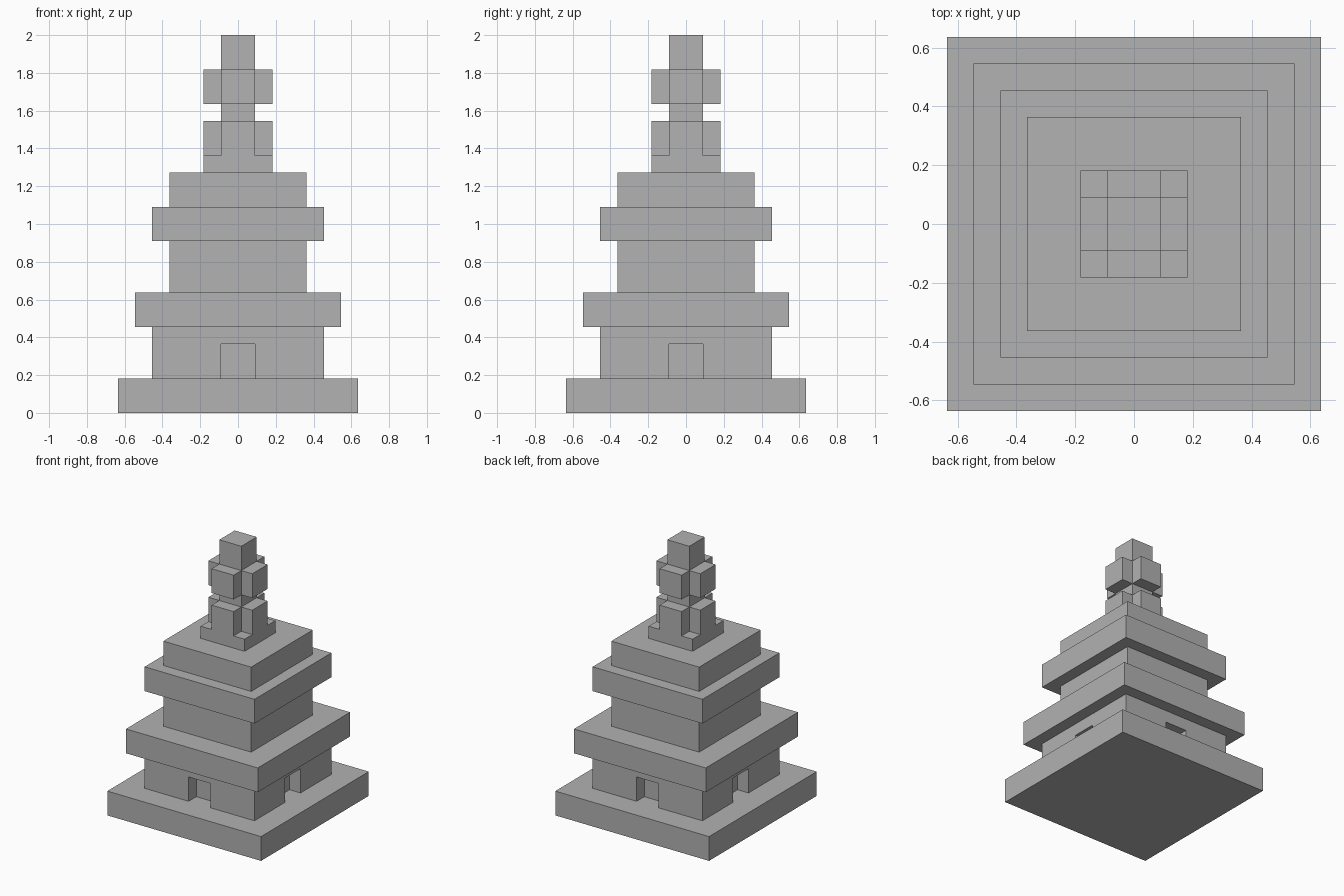
import bpy
import bmesh
from mathutils import Matrix

U = 2 / 22  # one block unit: the tower is 22 blocks tall

if "Cube" in bpy.data.objects:
    bpy.data.objects.remove(bpy.data.objects["Cube"], do_unlink=True)

stone = bpy.data.materials.new("grey_stone")
stone.use_nodes = True
stone.diffuse_color = (0.445, 0.445, 0.445, 1)
stone.node_tree.nodes["Principled BSDF"].inputs["Base Color"].default_value = stone.diffuse_color


def prism(name, plan, bottom, top):
    """Extrude a flat plan, given in block units, from bottom to top."""
    bm = bmesh.new()
    face = bm.faces.new([bm.verts.new((x * U, y * U, bottom * U)) for x, y in plan])
    side = bmesh.ops.extrude_face_region(bm, geom=[face])["geom"]
    verts = [v for v in side if isinstance(v, bmesh.types.BMVert)]
    bmesh.ops.translate(bm, verts=verts, vec=(0, 0, (top - bottom) * U))
    bmesh.ops.recalc_face_normals(bm, faces=bm.faces)
    mesh = bpy.data.meshes.new(name)
    bm.to_mesh(mesh)
    bm.free()
    mesh.materials.append(stone)
    obj = bpy.data.objects.new(name, mesh)
    bpy.context.collection.objects.link(obj)
    return obj


def square(half):
    return [(-half, -half), (half, -half), (half, half), (-half, half)]


def cross(arm, reach):
    """Plus-shaped plan: one notched corner turned four times."""
    corner = [(reach, -arm), (reach, arm), (arm, arm)]
    plan = []
    for _ in range(4):
        plan += corner
        corner = [(-y, x) for x, y in corner]
    return plan


# Square storeys and roofs: name, half width, bottom, top
tiers = [
    ("base_slab", 7, 0, 2),
    ("lower_storey", 5, 2, 5),
    ("lower_roof", 6, 5, 7),
    ("middle_storey", 4, 7, 10),
    ("upper_roof", 5, 10, 12),
    ("top_tier", 4, 12, 14),
    ("spire_plinth", 2, 14, 15),
    ("spire_neck", 1, 17, 18),
    ("spire_tip", 1, 20, 22),
]
parts = {name: prism(name, square(half), low, high) for name, half, low, high in tiers}

# Cross-shaped spire blocks
prism("lower_spire_cross", cross(1, 2), 15, 17)
prism("upper_spire_cross", cross(1, 2), 18, 20)

# One shallow doorway cut into the middle of each side
storey = parts["lower_storey"]
for turn in range(4):
    door = prism("doorway_cutter", [(-1, -6), (1, -6), (1, -4), (-1, -4)], 1, 4)
    door.data.transform(Matrix.Rotation(turn * 1.5707963, 4, "Z"))
    door.hide_render = True
    cut = storey.modifiers.new("doorway", "BOOLEAN")
    cut.operation = "DIFFERENCE"
    cut.solver = "EXACT"
    cut.object = door
    bpy.context.view_layer.objects.active = storey
    bpy.ops.object.modifier_apply(modifier=cut.name)
    bpy.data.objects.remove(door, do_unlink=True)
